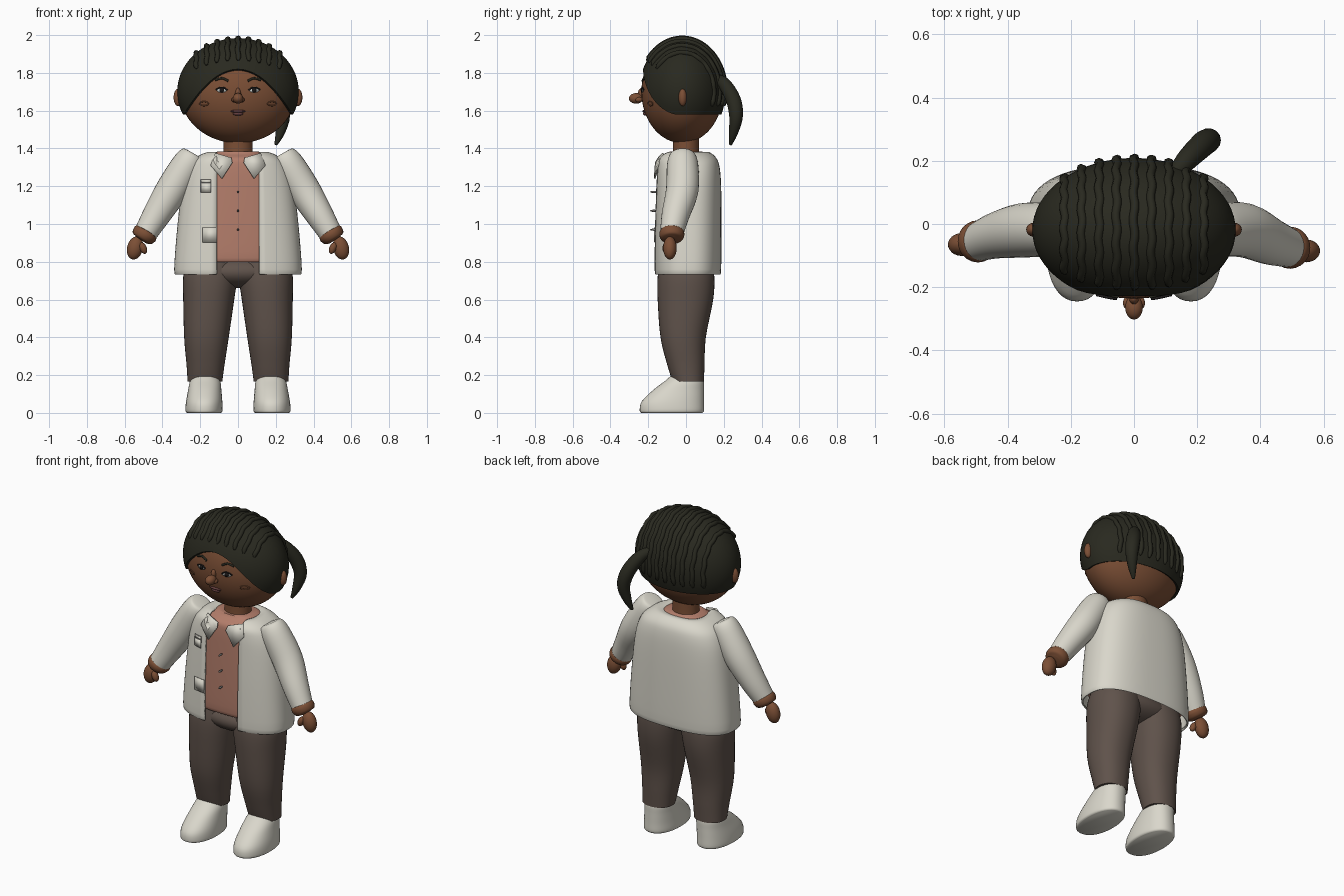
import bpy, bmesh, math
from mathutils import Vector, Matrix

if "Cube" in bpy.data.objects:
    bpy.data.objects.remove(bpy.data.objects["Cube"])


def material(name, r, g, b):
    m = bpy.data.materials.new(name)
    m.diffuse_color = (r, g, b, 1)
    m.use_nodes = True
    m.node_tree.nodes["Principled BSDF"].inputs["Base Color"].default_value = m.diffuse_color
    return m


SKIN = material("brown skin", .20, .078, .036)
HAIR = material("black hair", .022, .022, .014)
CLOTH = material("off white cloth", .70, .68, .60)
SHIRT = material("dusty pink", .45, .205, .145)
PANTS = material("grey brown", .115, .085, .070)
WHITE = material("eye white", .75, .78, .75)
DARK = material("near black", .012, .010, .010)
LIPS = material("lip brown", .12, .045, .045)
SHADE = material("grey trim", .20, .19, .18)


def finish(name, bm, mat, angle=50):
    bmesh.ops.recalc_face_normals(bm, faces=bm.faces)
    me = bpy.data.meshes.new(name)
    bm.to_mesh(me)
    bm.free()
    me.materials.append(mat)
    ob = bpy.data.objects.new(name, me)
    bpy.context.collection.objects.link(ob)
    bpy.ops.object.select_all(action='DESELECT')
    ob.select_set(True)
    bpy.context.view_layer.objects.active = ob
    bpy.ops.object.shade_smooth_by_angle(angle=math.radians(angle))
    return ob


def ball(name, center, radii, mat, seg=24, tilt=0):
    bm = bmesh.new()
    mx = Matrix.Translation(center) @ Matrix.Rotation(tilt, 4, 'Y') @ Matrix.Diagonal((*radii, 1))
    bmesh.ops.create_uvsphere(bm, u_segments=seg, v_segments=seg * 2 // 3, radius=1, matrix=mx)
    return finish(name, bm, mat)


def spline(rows, steps):
    """Catmull-Rom through rows of numbers."""
    if steps == 1:
        return rows
    out = []
    for i in range(len(rows) - 1):
        q = [rows[max(0, min(len(rows) - 1, i + k))] for k in (-1, 0, 1, 2)]
        for s in range(steps):
            t = s / steps
            out.append([.5 * (2 * b + (c - a) * t + (2 * a - 5 * b + 4 * c - d) * t * t
                              + (3 * b - a - 3 * c + d) * t ** 3) for a, b, c, d in zip(*q)])
    return out + [list(rows[-1])]


def skin_rings(name, rings, mat, closed=True, caps=True, angle=50):
    bm = bmesh.new()
    vs = [[bm.verts.new(p) for p in r] for r in rings]
    n = len(vs[0])
    for a, b in zip(vs, vs[1:]):
        for i in range(n if closed else n - 1):
            j = (i + 1) % n
            bm.faces.new((a[i], a[j], b[j], b[i]))
    if caps:
        bm.faces.new(vs[0])
        bm.faces.new(vs[-1])
    return finish(name, bm, mat, angle)


def spow(v, p):
    return math.copysign(abs(v) ** p, v)


def loft(name, rows, mat, n=2.2, seg=40, steps=4, gap=0, caps=True):
    """Stacked rounded sections (z, cx, cy, rx, ry); gap leaves the front open."""
    rings = []
    for z, cx, cy, rx, ry in spline(rows, steps):
        g = math.asin(min(1, gap / rx) ** (n / 2))
        count = seg + (1 if gap else 0)
        ring = []
        for i in range(count):
            a = g + (2 * math.pi - 2 * g) * i / seg
            ring.append((cx + rx * spow(math.sin(a), 2 / n), cy - ry * spow(math.cos(a), 2 / n), z))
        rings.append(ring)
    return skin_rings(name, rings, mat, not gap, caps)


def tube(name, rows, mat, ref, seg=16, steps=4):
    """Round tube through (x, y, z, radius) rows."""
    pts = spline(rows, steps)
    rings = []
    for i, p in enumerate(pts):
        t = (Vector(pts[min(i + 1, len(pts) - 1)][:3]) - Vector(pts[max(i - 1, 0)][:3])).normalized()
        u = (Vector(ref) - t * t.dot(Vector(ref))).normalized()
        v = t.cross(u)
        rings.append([Vector(p[:3]) + p[3] * (u * math.cos(a) + v * math.sin(a))
                      for a in (2 * math.pi * k / seg for k in range(seg))])
    return skin_rings(name, rings, mat)


# Head, neck and ears
HC, HR, CAP = Vector((0, -.02, 1.70)), (.308, .216, .272), (.322, .229, .284)
ball("head", HC, HR, SKIN, 48)
loft("neck", [(1.33, 0, 0, .085, .075), (1.38, 0, 0, .078, .07), (1.47, 0, 0, .078, .07)], SKIN, 2)
for s in (-1, 1):
    ball("ear", (s * .317, -.018, 1.67), (.024, .022, .046), SKIN)


# Hair cap with an arched hairline
def cap_point(a, t, k=1):
    return HC + Vector((CAP[0] * math.sin(t) * math.sin(a), -CAP[1] * math.sin(t) * math.cos(a),
                        CAP[2] * math.cos(t))) * k


def hair_end(a):
    t = .5
    while t < 2.4:
        p = cap_point(a, t)
        if p.z < (max(1.58, 1.82 - 2.9 * p.x ** 2) if p.y < HC.y else 1.58):
            break
        t += .005
    return t


angles = [2 * math.pi * i / 64 for i in range(64)]
ends = [hair_end(a) for a in angles]
rings = [[cap_point(a, e * (.02 + .98 * k / 20)) for a, e in zip(angles, ends)] for k in range(21)]
rings.append([cap_point(a, e, .93) for a, e in zip(angles, ends)])
skin_rings("hair_cap", rings, HAIR)

# Braids running from front to back over the cap
for i in range(-4, 5):
    x = i * .055
    w = math.sqrt(1 - (x / CAP[0]) ** 2)
    start = math.asin(min(.95, (1.865 - .9 * x * x - HC.z) / (CAP[2] * w)))
    end = math.pi + math.asin(.075 / (CAP[2] * w))
    rows = []
    for k in range(41):
        a = start + (end - start) * k / 40
        r = .0135 if 0 < k < 40 else .006
        rows.append((x + .003 * math.sin(k * 1.1 + i), HC.y - CAP[1] * w * math.cos(a),
                     HC.z + CAP[2] * w * math.sin(a), r))
    tube("braid", rows, HAIR, (1, 0, 0), 8, 1)
tube("ponytail", [(.12, .15, 1.77, .022), (.165, .20, 1.745, .034), (.215, .25, 1.66, .040),
                  (.238, .265, 1.57, .037), (.222, .25, 1.48, .024), (.20, .235, 1.42, .008)],
     HAIR, (1, 0, 0), 14)


# Face
def face_y(x, z):
    return HC.y - HR[1] * math.sqrt(max(0, 1 - (x / HR[0]) ** 2 - ((z - HC.z) / HR[2]) ** 2))


def plate(name, outline, surface, lift, mat, thick=.003):
    bm = bmesh.new()
    bm.faces.new([bm.verts.new((x, surface(x, z) - lift, z)) for x, z in outline])
    ob = finish(name, bm, mat)
    mod = ob.modifiers.new("thickness", 'SOLIDIFY')
    mod.thickness, mod.offset = thick, 0
    return ob


def oval(cx, cz, rx, rz, n=20):
    return [(cx + rx * math.cos(2 * math.pi * i / n), cz + rz * math.sin(2 * math.pi * i / n)) for i in range(n)]


def face_line(name, pts, r, mat, lift=.002):
    tube(name, [(x, face_y(x, z) - lift, z, r) for x, z in pts], mat, (0, 1, 0), 8, 3)


for s in (-1, 1):
    plate("eye_white", oval(s * .086, 1.708, .026, .012), face_y, .004, WHITE)
    plate("iris", oval(s * .086, 1.709, .013, .013), face_y, .007, DARK)
    face_line("eyelid", [(s * .056, 1.708), (s * .075, 1.721), (s * .097, 1.721), (s * .118, 1.71)], .004, DARK, .005)
    face_line("eyebrow", [(s * .052, 1.757), (s * .085, 1.772), (s * .122, 1.762)], .006, HAIR)
    face_line("cheek_mark", oval(s * .18, 1.637, .023, .011, 12) + [(s * .18 + .023, 1.637)], .003, SKIN)
    ball("nostril", (s * .02, -.25, 1.658), (.015, .02, .014), SKIN, 16)
ball("nose", (0, -.264, 1.665), (.028, .038, .028), SKIN)
ball("nose_bridge", (0, -.236, 1.69), (.015, .018, .03), SKIN, 16)
ball("upper_lip", (0, -.217, 1.597), (.04, .014, .008), LIPS, 16)
ball("lower_lip", (0, -.214, 1.583), (.028, .014, .009), LIPS, 16)

# Jacket, open at the front, over a shirt
JACKET = [(.735, 0, .008, .325, .170), (.76, 0, .008, .338, .178), (1.0, 0, .010, .320, .178),
          (1.2, 0, .012, .295, .174), (1.3, 0, .010, .265, .168), (1.35, 0, .005, .225, .155),
          (1.38, 0, .003, .165, .120), (1.377, 0, 0, .125, .088)]
jacket = loft("jacket", JACKET, CLOTH, 2.6, 56, 4, .113, False)
mod = jacket.modifiers.new("thickness", 'SOLIDIFY')
mod.thickness, mod.offset = .01, -1
loft("shirt", [(.80, 0, .008, .295, .150), (.82, 0, .008, .302, .163), (1.0, 0, .010, .298, .164),
               (1.2, 0, .012, .272, .160), (1.3, 0, .010, .24, .153), (1.345, 0, .005, .20, .138),
               (1.37, 0, .003, .14, .10), (1.385, 0, 0, .105, .085)], SHIRT, 2.6)
for z in (1.17, 1.07, .97):
    ball("button", (0, -.17, z), (.006, .02, .006), SHADE, 10)


def jacket_y(x, z):
    zz = min(z, 1.32)
    for a, b in zip(JACKET, JACKET[1:]):
        if a[0] <= zz <= b[0]:
            t = (zz - a[0]) / (b[0] - a[0])
            cy, rx, ry = (a[k] + (b[k] - a[k]) * t for k in (2, 3, 4))
            return cy - ry * (1 - abs(x / rx) ** 2.6) ** (1 / 2.6) + (z - zz) * .6


def box(x0, x1, z0, z1):
    return [(x0, z0), (x1, z0), (x1, z1), (x0, z1)]


for s in (-1, 1):
    plate("collar_flap", [(s * x, z) for x, z in ((.035, 1.35), (.12, 1.375), (.145, 1.31), (.085, 1.24), (.03, 1.325))],
          jacket_y, .009, CLOTH, .008)
plate("chest_pocket_edge", box(-.197, -.143, 1.167, 1.235), jacket_y, .003, SHADE)
plate("chest_pocket", box(-.194, -.146, 1.17, 1.213), jacket_y, .005, CLOTH)
plate("chest_pocket_flap", box(-.194, -.146, 1.219, 1.232), jacket_y, .005, CLOTH)
plate("side_pocket_edge", box(-.187, -.112, .903, .982), jacket_y, .002, SHADE)
plate("side_pocket", box(-.184, -.112, .906, .982), jacket_y, .004, CLOTH)

# Trousers and shoes
ball("hips", (0, 0, .745), (.27, .145, .085), PANTS, 32)
for s in (-1, 1):
    loft("trouser_leg", [(.80, s * .14, 0, .130, .135), (.72, s * .147, 0, .143, .150),
                         (.60, s * .155, -.003, .135, .147), (.40, s * .167, -.015, .118, .120),
                         (.25, s * .172, 0, .100, .098), (.165, s * .175, .012, .092, .083)], PANTS)
    loft("shoe", [(0, s * .18, -.075, .090, .162), (.012, s * .18, -.075, .098, .170),
                  (.06, s * .179, -.070, .096, .165), (.12, s * .176, -.040, .088, .135),
                  (.17, s * .174, -.008, .080, .102), (.195, s * .174, 0, .062, .078),
                  (.20, s * .174, 0, .03, .04)], CLOTH, 2.2)

# Arms, cuffs and hands
for s in (-1, 1):
    y = -.055 if s < 0 else -.075
    tube("sleeve", [(s * .232, -.018, 1.372, .045), (s * .238, -.018, 1.362, .068), (s * .27, -.018, 1.31, .083),
                    (s * .35, -.02, 1.18, .086), (s * .43, y + .02, 1.05, .074), (s * .487, y, .955, .062)],
         CLOTH, (0, 1, 0), 28)
    tube("cuff", [(s * .478, y, .97, .052), (s * .486, y, .957, .064), (s * .497, y, .94, .066),
                  (s * .507, y, .922, .056), (s * .512, y, .914, .03)], SKIN, (0, 1, 0), 24)
    ball("hand", (s * .545, y - .01, .873), (.042, .036, .062), SKIN, 24, -s * .25)
    ball("thumb", (s * .502, y - .03, .872), (.019, .02, .032), SKIN, 16, s * .4)
